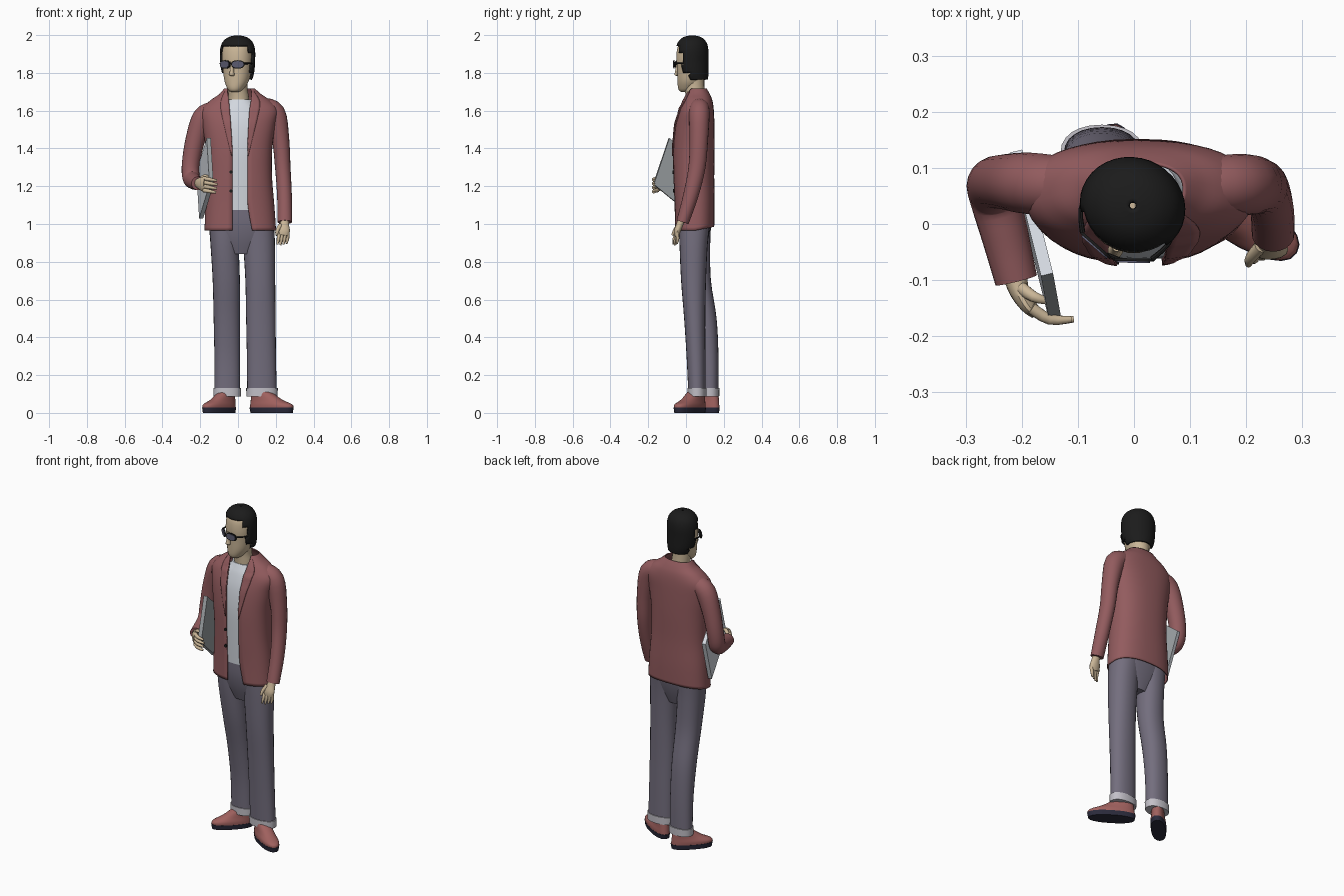
import bpy, bmesh, math
from mathutils import Vector, Matrix

def material(name, *rgb):
    m = bpy.data.materials.new(name)
    m.diffuse_color = [c ** 2.2 for c in rgb] + [1]
    return m

JACKET = material("dusty red cloth", .57, .36, .37)
TROUSER = material("grey violet cloth", .45, .43, .49)
SHIRT = material("pale shirt", .82, .84, .87)
SKIN = material("skin", .79, .71, .59)
BLACK = material("black", .13, .13, .13)
SHOE = material("red leather", .62, .38, .37)
SOLE = material("dark sole", .18, .18, .24)
GREY = material("plain grey", .60, .62, .63)
CUFF = material("light cuff", .76, .75, .78)
LENS = material("dark lens", .36, .36, .44)

def grid(name, rows, mat, closed=True, M=None, thick=0):
    """Skin rows of points; closed rows get end caps."""
    n = len(rows[0])
    faces = [(i * n + j, i * n + (j + 1) % n, (i + 1) * n + (j + 1) % n, (i + 1) * n + j)
             for i in range(len(rows) - 1) for j in range(n if closed else n - 1)]
    if closed and not thick:
        faces += [tuple(range(n)), tuple(range((len(rows) - 1) * n, len(rows) * n))]
    me = bpy.data.meshes.new(name)
    me.from_pydata([tuple(p) for r in rows for p in r], [], faces)
    bm = bmesh.new()
    bm.from_mesh(me)
    bmesh.ops.recalc_face_normals(bm, faces=bm.faces)
    bm.to_mesh(me)
    bm.free()
    me.materials.append(mat)
    o = bpy.data.objects.new(name, me)
    bpy.context.collection.objects.link(o)
    if M:
        o.matrix_basis = M
    if thick:
        s = o.modifiers.new("thickness", 'SOLIDIFY')
        s.thickness, s.offset = thick, 0
    return o

def smooth(keys, steps):
    """Catmull-Rom through the key tuples."""
    out, k = [], [Vector(p) for p in keys]
    for i in range(len(k) - 1):
        a, b, c, d = k[max(i - 1, 0)], k[i], k[i + 1], k[min(i + 2, len(k) - 1)]
        for s in range(steps):
            t = s / steps
            out.append(.5 * (2 * b + (c - a) * t + (2 * a - 5 * b + 4 * c - d) * t * t
                             + (3 * b - a - 3 * c + d) * t ** 3))
    return out + [k[-1]]

def spow(v, p):
    return math.copysign(abs(v) ** p, v)

def loft(name, keys, mat, n=24, steps=4, e=2, tube=False, M=None, thick=0):
    """Keys are (x, y, z, rx, ry); rings lie flat, or square to the path if tube."""
    ks = smooth(keys, steps)
    P = [Vector(k[:3]) for k in ks]
    whole = (P[-1] - P[0]).normalized()
    ref = Vector((0, 0, 1)) if abs(whole.x) > .6 else Vector((1, 0, 0))
    rows = []
    for i, k in enumerate(ks):
        u, v = Vector((1, 0, 0)), Vector((0, 1, 0))
        if tube:
            t = (P[min(i + 1, len(P) - 1)] - P[max(i - 1, 0)]).normalized()
            u = (ref - t * ref.dot(t)).normalized()
            v = t.cross(u)
        A = [2 * math.pi * j / n for j in range(n)]
        rows.append([P[i] + u * k[3] * spow(math.cos(a), 2 / e)
                     + v * k[4] * spow(math.sin(a), 2 / e) for a in A])
    return grid(name, rows, mat, M=M, thick=thick)

def limb(name, pts, mat, n=10, M=None):
    return loft(name, [(x, y, z, r, r) for x, y, z, r in pts], mat, n, 3, tube=True, M=M)

# Jacket body, open at the front: z, cx, cy, rx, ry, opening left, opening right
E = 2.4
J = smooth([(.965, .012, .045, .187, .102, -.03, .075), (1.1, .01, .045, .180, .104, -.03, .052),
            (1.25, .008, .041, .170, .106, -.03, .05), (1.4, .005, .041, .174, .108, -.03, .05),
            (1.52, .005, .046, .190, .102, -.037, .055), (1.6, .01, .055, .200, .090, -.043, .06),
            (1.65, .012, .062, .160, .076, -.048, .068), (1.685, .012, .063, .110, .062, -.053, .072),
            (1.715, .008, .062, .080, .046, -.055, .068)], 5)
rows = []
for z, cx, cy, rx, ry, xl, xr in J:
    a0, a1 = (math.acos(spow(max(-.99, min(.99, (x - cx) / rx)), E / 2)) for x in (xr, xl))
    rows.append([])
    for j in range(41):
        a = -a0 + (2 * math.pi - a1 + a0) * j / 40
        x, y = cx + rx * spow(math.cos(a), 2 / E), cy + ry * spow(math.sin(a), 2 / E)
        lift = .02 * max(0, 1 - (z - .965) / .12) * max(0, (y - cy) / ry)
        rows[-1].append((x, y, z + lift))
grid("jacket_body", rows, JACKET, closed=False, thick=.005)

def front_y(x, z):
    r = min(J, key=lambda q: abs(q[0] - z))
    u = min(1, abs((x - r[1]) / r[3]))
    return r[2] - r[4] * (1 - u ** E) ** (1 / E)

# Lapels and buttons
for side, keys in (("right", [(1.36, -.03, -.034), (1.5, -.036, -.068), (1.6, -.043, -.09),
                              (1.65, -.048, -.09), (1.7, -.055, -.07)]),
                   ("left", [(1.36, .05, .054), (1.5, .054, .088), (1.6, .06, .112),
                             (1.65, .068, .115), (1.7, .072, .085)])):
    rows = []
    for z, a, b in smooth(keys, 4):
        xs = [a + (b - a) * j / 4 for j in range(5)]
        rows.append([(x, front_y(x, z) - .006, z) for x in xs])
    grid(side + "_lapel", rows, JACKET, closed=False, thick=.005)
for i, z in enumerate((1.275, 1.175)):
    y = front_y(-.033, z)
    loft(f"button_{i}", [(-.036, y - .008, z, .009, .009), (-.036, y, z, .009, .009)],
         BLACK, 12, 1, tube=True)

# Sleeves
loft("right_sleeve", [(-.12, .07, 1.60, .05, .05), (-.182, .072, 1.565, .058, .055),
     (-.225, .075, 1.45, .052, .05), (-.25, .072, 1.32, .047, .046), (-.248, .05, 1.245, .046, .046),
     (-.23, -.02, 1.224, .042, .042), (-.21, -.10, 1.215, .038, .036)], JACKET, 20, tube=True)
loft("left_sleeve", [(.13, .07, 1.62, .05, .05), (.193, .07, 1.585, .058, .055),
     (.225, .068, 1.45, .046, .049), (.237, .058, 1.3, .041, .045), (.246, .025, 1.15, .039, .040),
     (.248, -.018, 1.01, .038, .033)], JACKET, 20, tube=True)

# Shirt
loft("shirt", [(.01, .045, 1.075, .165, .100), (.008, .041, 1.25, .160, .102),
     (.005, .041, 1.4, .160, .104), (.005, .046, 1.52, .165, .097), (.008, .052, 1.6, .12, .082),
     (.008, .053, 1.64, .08, .066), (.008, .055, 1.66, .07, .058)], SHIRT, e=E)

# Trousers with turned-up cuffs
loft("trouser_seat", [(.02, .042, .84, .07, .05), (.018, .042, .92, .14, .075),
     (.015, .043, 1.0, .17, .09), (.01, .044, 1.09, .165, .094)], TROUSER, e=E)
LEGS = {"right": [(-.072, .048, 1.0, .082, .085), (-.07, .05, .88, .075, .078),
                  (-.062, .066, .7, .072, .066), (-.059, .102, .5, .07, .060),
                  (-.057, .122, .3, .068, .050), (-.057, .127, .11, .068, .045)],
        "left": [(.105, .044, 1.0, .086, .082), (.112, .040, .88, .084, .074),
                 (.118, .040, .7, .079, .066), (.121, .046, .5, .078, .056),
                 (.124, .053, .3, .077, .050), (.127, .058, .11, .078, .046)]}
for side, keys in LEGS.items():
    loft(side + "_trouser_leg", keys, TROUSER, e=2.2)
    x, y, _, rx, ry = keys[-1]
    loft(side + "_cuff", [(x, y, .088, rx + .004, ry + .004), (x, y, .132, rx + .006, ry + .005)],
         CUFF, steps=1, e=2.2)

# Shoes, toes turned outward
for side, pos, turn, s in (("right", (-.1, .088, 0), -.78, 1), ("left", (.178, .02, 0), 1.0, 1.13)):
    M = Matrix.Translation(pos) @ Matrix.Rotation(turn, 4, 'Z') @ Matrix.Diagonal((s, s, 1, 1))
    loft(side + "_sole", [(0, 0, 0, .040, .113), (0, 0, .028, .043, .118)], SOLE, steps=1, e=2.3, M=M)
    loft(side + "_shoe", [(0, 0, .026, .042, .116), (0, .002, .045, .042, .112),
         (0, .028, .07, .037, .083), (0, .055, .11, .034, .05)], SHOE, e=2.3, M=M)

# Neck and head, head turned to its right
loft("neck", [(.006, .055, 1.6, .058, .055), (.004, .05, 1.67, .054, .052),
     (-.002, .045, 1.72, .052, .052), (-.002, .042, 1.79, .055, .055)], SKIN)
HEAD = Matrix.Translation((-.004, .028, 0)) @ Matrix.Rotation(-.37, 4, 'Z')
loft("head", [(0, -.038, 1.698, .012, .012), (0, -.032, 1.704, .030, .032),
     (0, -.022, 1.722, .046, .050), (0, -.008, 1.76, .065, .066), (0, 0, 1.82, .076, .075),
     (0, 0, 1.88, .081, .079), (0, .004, 1.94, .075, .074), (0, .005, 1.975, .045, .045)],
     SKIN, e=2.1, M=HEAD)
loft("nose", [(0, -.074, 1.784, .008, .008), (0, -.079, 1.79, .014, .016),
     (0, -.078, 1.81, .011, .013), (0, -.074, 1.86, .008, .008)], SKIN, 12, M=HEAD)

# Hair: a cap with the face side cut away
hair = loft("hair", [(0, .022, 1.765, .066, .062), (0, .012, 1.80, .081, .074),
     (0, .004, 1.86, .089, .081), (0, .004, 1.92, .089, .081), (0, .005, 1.96, .076, .070),
     (0, .005, 1.985, .046, .044), (0, .005, 1.994, .006, .006)], BLACK, 36, M=HEAD, thick=.01)
bm = bmesh.new()
bm.from_mesh(hair.data)
cut = []
for f in bm.faces:
    c = f.calc_center_median()
    limit = .02 if c.z < 1.80 else -.015 if c.z < 1.90 else -.035
    if c.y < limit and c.z < 1.945:
        cut.append(f)
bmesh.ops.delete(bm, geom=cut, context='FACES')
bm.to_mesh(hair.data)
bm.free()

# Sunglasses
for side, s in (("right", -1), ("left", 1)):
    M = HEAD @ Matrix.Translation((s * .036, -.085, 1.845)) @ Matrix.Rotation(s * .35, 4, 'Z')
    for part, y, a, b, mat in (("rim", 0, .035, .022, BLACK), ("lens", -.003, .030, .017, LENS)):
        loft(f"{side}_{part}", [(0, y - .002, 0, a, b), (0, y + .003, 0, a, b)], mat, 20, 1,
             e=2.5, tube=True, M=M)
    limb(side + "_temple_bar", [(s * .066, -.072, 1.85, .005), (s * .084, -.035, 1.85, .004),
         (s * .086, .01, 1.85, .004)], BLACK, 8, HEAD)
limb("glasses_bridge", [(-.012, -.093, 1.85, .004), (.012, -.093, 1.85, .004)], BLACK, 8, HEAD)

# Hands
loft("left_palm", [(.248, -.02, 1.03, .022, .022), (.246, -.032, 1.0, .024, .019),
     (.242, -.045, .965, .033, .018), (.238, -.05, .94, .028, .013)], SKIN, 14, tube=True)
loft("right_palm", [(-.212, -.09, 1.217, .022, .024), (-.205, -.118, 1.215, .018, .030),
     (-.19, -.143, 1.212, .015, .038), (-.175, -.158, 1.21, .011, .034)], SKIN, 14, tube=True)
for i in range(4):
    x, bend = .216 + .016 * i, .006 * i
    limb(f"left_finger_{i}", [(x, -.048, .955, .010), (x - .002, -.062 + bend, .922, .009),
         (x - .008, -.066 + bend, .888 + .004 * abs(i - 1), .005)], SKIN)
    z = 1.242 - .021 * i
    limb(f"right_finger_{i}", [(-.183, -.150, z, .011), (-.15, -.170, z - .006, .010),
         (-.108 - .004 * abs(i - 1), -.170, z - .012, .006)], SKIN)
limb("left_thumb", [(.226, -.04, .995, .012), (.208, -.06, .965, .010), (.204, -.072, .94, .006)], SKIN)
limb("right_thumb", [(-.2, -.115, 1.235, .012), (-.178, -.13, 1.252, .010), (-.152, -.138, 1.25, .006)], SKIN)

# Flat case held under the arm: grey inner side and front edge, pale elsewhere
a, b, d = Vector((-.155, -.09, 1.455)), Vector((-.14, -.172, 1.21)), Vector((-.21, .13, 1.275))
half = (b - a).cross(d - a).normalized() * .011
case = grid("flat_case", [[p + half for p in (a, b, b + d - a, d)],
                          [p - half for p in (a, b, b + d - a, d)]], SHIRT)
case.data.materials.append(GREY)
for f in case.data.polygons:
    if f.normal.x > .7 or f.normal.y < -.75:
        f.material_index = 1

# Smooth shading with crisp edges
bpy.ops.object.select_all(action='SELECT')
bpy.context.view_layer.objects.active = hair
bpy.ops.object.shade_smooth_by_angle(angle=math.radians(40))
